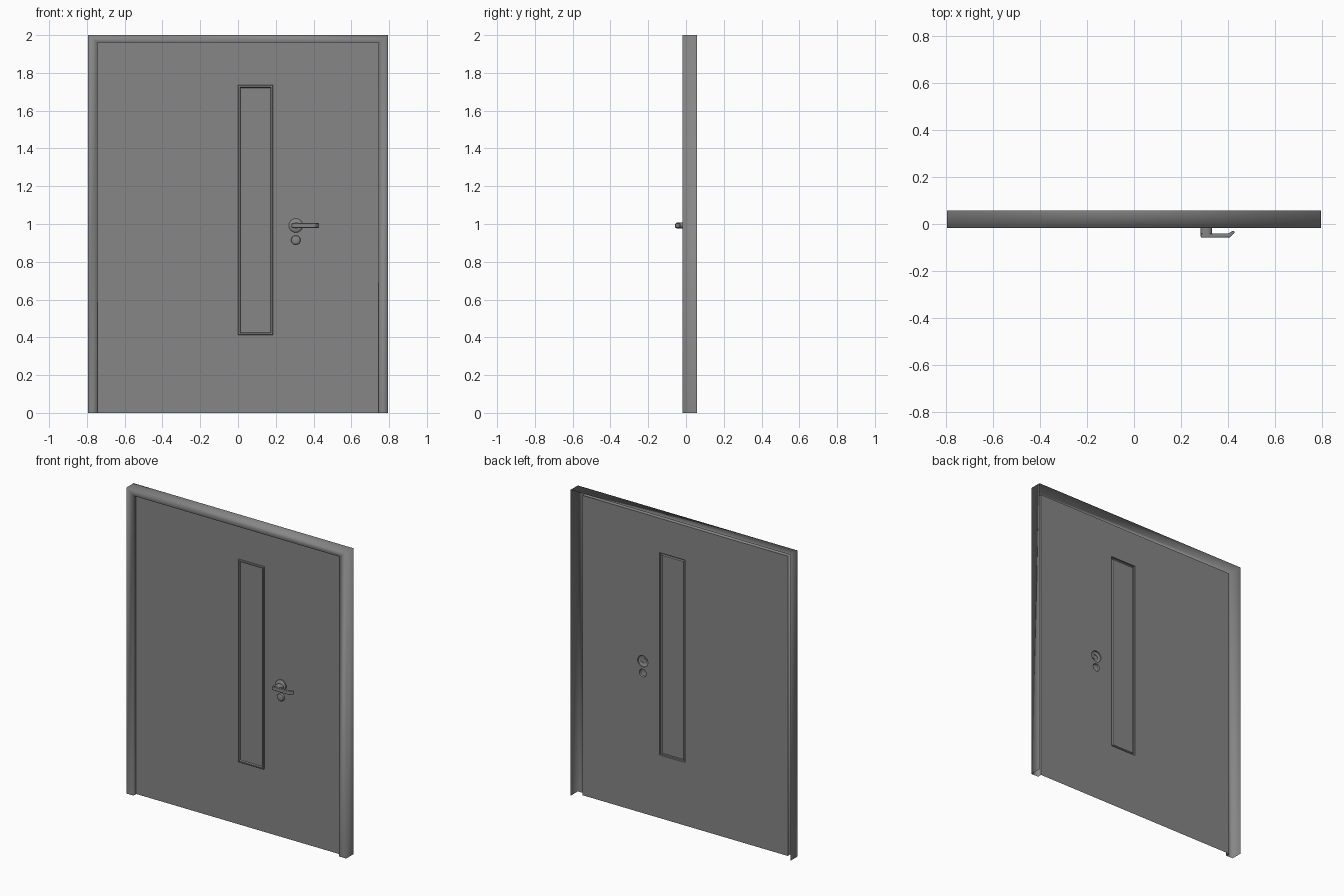
import bpy, bmesh, math

if "Cube" in bpy.data.objects:
    bpy.data.objects.remove(bpy.data.objects["Cube"])

FRONT, BACK, PANEL = -0.018, 0.057, 0.010   # frame front, frame back, recessed door sheet

# dark grey finish
GREY = bpy.data.materials.new("dark_grey")
GREY.diffuse_color = (0.24, 0.24, 0.24, 1)
GREY.use_nodes = True
GREY.node_tree.nodes["Principled BSDF"].inputs["Base Color"].default_value = GREY.diffuse_color


def finish(name, bm, angle=35):
    me = bpy.data.meshes.new(name)
    bm.to_mesh(me)
    bm.free()
    me.materials.append(GREY)
    ob = bpy.data.objects.new(name, me)
    bpy.context.collection.objects.link(ob)
    bpy.ops.object.select_all(action='DESELECT')
    ob.select_set(True)
    bpy.context.view_layer.objects.active = ob
    bpy.ops.object.shade_smooth_by_angle(angle=math.radians(angle))
    return ob


# loops run clockwise as seen from the front, as (x, z) points
def rect(x0, x1, z0, z1):
    return [(x0, z0), (x0, z1), (x1, z1), (x1, z0)]


def circle(cx, cz, r, rz=None, n=24):
    rz = rz or r
    return [(cx + r * math.cos(-2 * math.pi * i / n), cz + rz * math.sin(-2 * math.pi * i / n))
            for i in range(n)]


def shell(name, rings, closed=True, cap=True, angle=35):
    """Skin a list of (loop, y) rings, ordered from the back/outside to the front/inside."""
    bm = bmesh.new()
    rows = [[bm.verts.new((x, y, z)) for x, z in loop] for loop, y in rings]
    n = len(rows[0])
    for a, b in zip(rows, rows[1:]):
        for i in range(n if closed else n - 1):
            j = (i + 1) % n
            bm.faces.new((a[i], b[i], b[j], a[j]))
    if cap:
        bm.faces.new(rows[-1][::-1])
    return finish(name, bm, angle)


HX, HZ = 0.306, 0.992                      # handle centre
WIN = (0.0, 0.185, 0.412, 1.735)           # window opening


def inset(d):
    return rect(WIN[0] + d, WIN[1] - d, WIN[2] + d, WIN[3] - d)


# door frame: folded sheet, open at the back and bottom, softly shaded
outer = rect(-0.795, 0.795, 0, 2)
inner = rect(-0.743, 0.743, 0, 1.96)
shell("door_frame", [(outer, BACK), (outer, FRONT), (inner, FRONT), (inner, PANEL)],
      closed=False, cap=False, angle=180)

# door sheet with openings for window, handle and lock
bm = bmesh.new()
for loop in (inner, inset(0), circle(HX, HZ, 0.037), circle(HX, 0.915, 0.025)):
    vs = [bm.verts.new((x, PANEL, z)) for x, z in loop]
    for i, v in enumerate(vs):
        bm.edges.new((v, vs[(i + 1) % len(vs)]))
bmesh.ops.triangle_fill(bm, use_beauty=True, edges=bm.edges[:], normal=(0, -1, 0))
bm.normal_update()
bmesh.ops.reverse_faces(bm, faces=[f for f in bm.faces if f.normal.y > 0])
finish("door_panel", bm)

# window trim and pane
shell("window_trim", [(inset(0), PANEL), (inset(0), PANEL - 0.009),
                      (inset(0.003), PANEL - 0.012), (inset(0.010), PANEL - 0.012),
                      (inset(0.014), PANEL - 0.004)], cap=False)
shell("window_pane", [(inset(0.014), PANEL - 0.004)])

# domed rosettes for handle and lock
for name, z, r in (("handle_rosette", HZ, 0.037), ("lock_rosette", 0.915, 0.025)):
    shell(name, [(circle(HX, z, r), PANEL), (circle(HX, z, r), PANEL - 0.008),
                 (circle(HX, z, r * 0.9), PANEL - 0.012),
                 (circle(HX, z, r * 0.6), PANEL - 0.015)])

# handle neck
neck = circle(HX + 0.002, HZ, 0.024, 0.0155)
shell("handle_neck", [(neck, PANEL - 0.012), (neck, -0.05)])

# lever: plan outline with a returned tip, extruded in height
plan = [(0.284, -0.057), (0.408, -0.057), (0.430, -0.034), (0.422, -0.028),
        (0.402, -0.040), (0.284, -0.040)]
bm = bmesh.new()
face = bm.faces.new([bm.verts.new((x, y, HZ - 0.012)) for x, y in plan])
ext = bmesh.ops.extrude_face_region(bm, geom=[face])
bmesh.ops.translate(bm, vec=(0, 0, 0.024),
                    verts=[g for g in ext["geom"] if isinstance(g, bmesh.types.BMVert)])
bmesh.ops.recalc_face_normals(bm, faces=bm.faces[:])
lever = finish("handle_lever", bm)
bev = lever.modifiers.new("round", 'BEVEL')
bev.width, bev.segments = 0.003, 2
